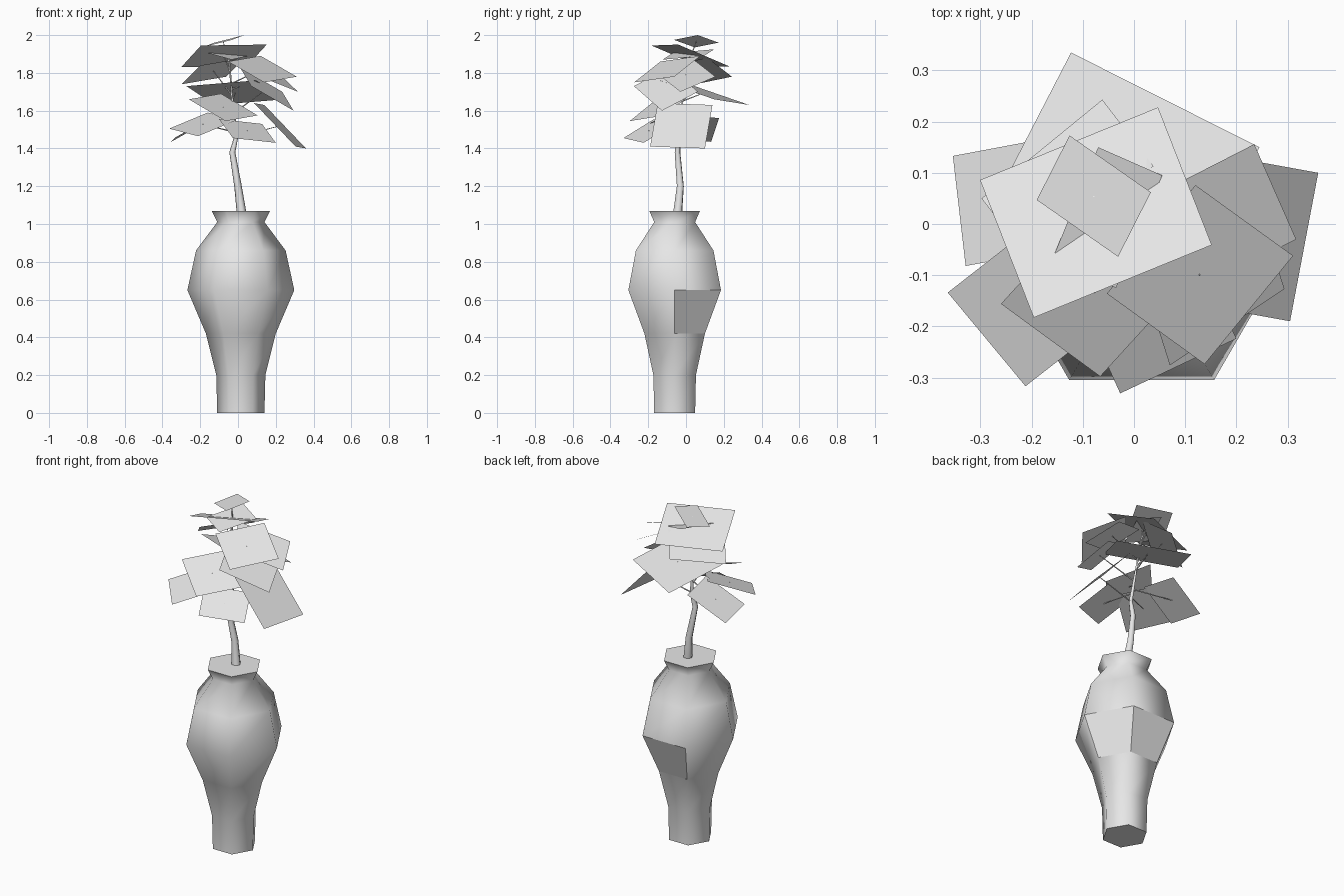
import bpy
import bmesh
from math import cos, sin, tau
from mathutils import Vector

if "Cube" in bpy.data.objects:
    bpy.data.objects.remove(bpy.data.objects["Cube"])

# One plain colour for everything
grey = bpy.data.materials.new("light_grey")
grey.use_nodes = True
grey.diffuse_color = (.8, .8, .8, 1)
grey.node_tree.nodes["Principled BSDF"].inputs["Base Color"].default_value = (.8, .8, .8, 1)


def add_object(name, data):
    data.materials.append(grey)
    obj = bpy.data.objects.new(name, data)
    bpy.context.scene.collection.objects.link(obj)
    return obj


def add_bmesh(name, bm):
    mesh = bpy.data.meshes.new(name)
    bm.to_mesh(mesh)
    bm.free()
    return add_object(name, mesh)


# Six-sided vase: a radius and height profile, turned about its axis
SIDES = 6
AXIS = Vector((.015, -.06, 0))
PROFILE = [(.125, 0), (.13, .2), (.185, .42), (.283, .65),
           (.237, .86), (.125, 1.01), (.155, 1.07)]


def build_vase():
    bm = bmesh.new()
    rings = []
    for radius, height in PROFILE:
        ring = []
        for side in range(SIDES):
            angle = tau * side / SIDES
            offset = Vector((radius * cos(angle), radius * sin(angle), height))
            ring.append(bm.verts.new(AXIS + offset))
        rings.append(ring)
    for level, (low, high) in enumerate(zip(rings, rings[1:])):
        for side in range(SIDES):
            after = (side + 1) % SIDES
            face = bm.faces.new((low[side], low[after], high[after], high[side]))
            # two flat facets on the belly at the back
            face.smooth = not (level == 2 and side < 2)
    bm.faces.new(list(reversed(rings[0])))
    bm.faces.new(rings[-1])
    return add_bmesh("vase", bm)


# Rectangular leaf from one corner and its two neighbours
def build_leaf(name, corner, first, second):
    corner, first, second = Vector(corner), Vector(first), Vector(second)
    points = [corner, first, first + second - corner, second]
    bm = bmesh.new()
    face = bm.faces.new([bm.verts.new(point) for point in points])
    face.normal_update()
    if face.normal.z < 0:
        face.normal_flip()
    add_bmesh(name, bm)
    return (first + second) / 2


# Tapered round stem or twig through a few points
def build_stalk(name, points, radii):
    curve = bpy.data.curves.new(name, "CURVE")
    curve.dimensions = "3D"
    curve.bevel_depth = 1
    curve.bevel_resolution = 1
    curve.use_fill_caps = True
    spline = curve.splines.new("POLY")
    spline.points.add(len(points) - 1)
    for target, point, radius in zip(spline.points, points, radii):
        target.co = (*point, 1)
        target.radius = radius
    spline.use_smooth = True
    return add_object(name, curve)


LOWER_LEAVES = [
    ((.36, .1, 1.4), (.305, -.19, 1.41), (.14, .14, 1.63)),
    ((-.364, -.134, 1.505), (-.212, -.317, 1.465), (-.16, .025, 1.59)),
    ((-.027, -.331, 1.455), (.2, -.224, 1.43), (-.1, -.17, 1.555)),
    ((-.354, .133, 1.435), (-.329, -.082, 1.46), (-.13, .175, 1.56)),
    ((-.26, -.156, 1.66), (-.066, -.298, 1.545), (-.09, .03, 1.69)),
    ((.294, -.127, 1.6), (.07, -.276, 1.73), (.234, .063, 1.7)),
]
UPPER_LEAVES = [
    ((-.123, .335, 1.63), (.245, .15, 1.66), (-.273, .045, 1.73)),
    ((-.298, .05, 1.74), (-.062, .243, 1.78), (-.198, -.08, 1.84)),
    ((.235, .156, 1.78), (.317, -.03, 1.7), (-.015, .028, 1.88)),
    ((.12, .076, 1.89), (.311, -.062, 1.78), (-.053, -.136, 1.86)),
    ((-.07, .15, 1.925), (.055, .095, 1.89), (-.16, -.07, 1.905)),
    ((.152, -.041, 1.95), (-.196, -.183, 1.945), (.047, .228, 1.835)),
    ((.033, .062, 2), (-.126, .173, 1.96), (-.031, -.064, 1.975)),
]

build_vase()

# Crooked main stem
stem_path = [Vector(p) for p in ((.02, -.045, 1.05), (0, -.03, 1.2), (-.03, -.045, 1.38),
                                 (-.01, -.04, 1.46), (-.03, -.02, 1.65), (-.05, .02, 1.92))]
build_stalk("stem", stem_path, (.026, .02, .016, .011, .006, .003))

# Leaves, each joined to the stem by a thin twig
for group, leaves, low, high in (("lower", LOWER_LEAVES, 3, 4),
                                 ("upper", UPPER_LEAVES, 4, 5)):
    for index, corners in enumerate(leaves):
        middle = build_leaf(f"{group}_leaf_{index + 1}", *corners)
        start = stem_path[low].lerp(stem_path[high], index / len(leaves) * .8)
        build_stalk(f"{group}_twig_{index + 1}", (start, middle), (.004, .002))
